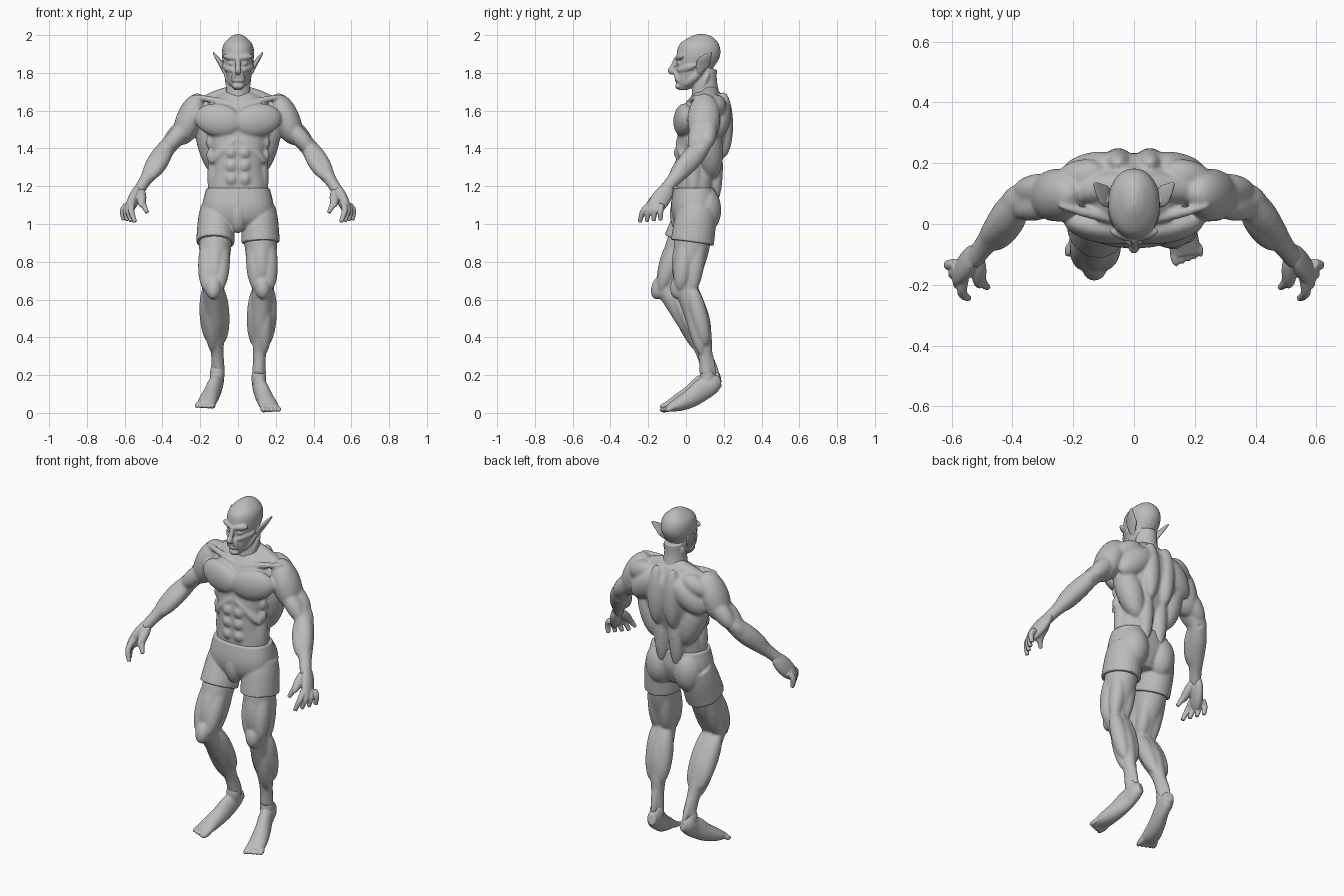
import bpy
import bmesh
import math
from mathutils import Vector, Matrix

if "Cube" in bpy.data.objects:
    bpy.data.objects.remove(bpy.data.objects["Cube"], do_unlink=True)

SHADE = (.5, .5, .5, 1)
clay_grey = bpy.data.materials.new("clay_grey")
clay_grey.use_nodes = True
clay_grey.diffuse_color = SHADE
clay_grey.node_tree.nodes["Principled BSDF"].inputs["Base Color"].default_value = SHADE
FRONT, UP, OUTWARD = Vector((0, -1, 0)), Vector((0, 0, 1)), Vector((1, 0, 0))

# Ellipsoid stretched from start to end, flattened along normal
def muscle(bm, start, end, radius, flat=1, normal=FRONT):
    start, end = Vector(start), Vector(end)
    half = (end - start) / 2
    axis = half.normalized()
    deep = (normal - axis * normal.dot(axis)).normalized()
    basis = Matrix((axis.cross(deep) * radius, deep * radius * flat, half)).transposed().to_4x4()
    matrix = Matrix.Translation(start + half) @ basis
    bmesh.ops.create_icosphere(bm, subdivisions=3, radius=1, matrix=matrix)

# Function giving points along a bone, offset outward and forward
def bone(start, end, side=1):
    start, end = Vector(start), Vector(end)
    return lambda t, out=0, fwd=0: start.lerp(end, t) + OUTWARD * side * out + FRONT * fwd

# Muscle belly lying parallel to a bone
def belly(bm, at, begin, end, radius, out=0, fwd=0):
    muscle(bm, at(begin, out, fwd), at(end, out, fwd), radius)

# Smooth curve through section rows
def smooth_rows(rows, steps=5):
    rows = [Vector(row) for row in rows]
    padded = [rows[0], *rows, rows[-1]]
    result = []
    for a, b, c, d in zip(padded, padded[1:], padded[2:], padded[3:]):
        for t in (step / steps for step in range(steps)):
            curve = (c - a) * t * (1 - t) ** 2 - (d - b) * t * t * (1 - t)
            result.append(b.lerp(c, t * t * (3 - t - t)) + curve / 2)
    return result + [rows[-1]]

# Closed tube through rows of x, y, z, half width, half depth
def loft(bm, rows, ref=FRONT, power=1, level=False, sides=28):
    rows = smooth_rows(rows)
    centres = [Vector(row[:3]) for row in rows]
    rings = []
    for i, row in enumerate(rows):
        ahead, behind = centres[min(i + 1, len(rows) - 1)], centres[max(i - 1, 0)]
        tangent = UP if level else (ahead - behind).normalized()
        deep = (ref - tangent * ref.dot(tangent)).normalized()
        wide = tangent.cross(deep)
        ring = []
        for angle in (math.tau * k / sides for k in range(sides)):
            c, s = (math.copysign(abs(v) ** power, v) for v in (math.cos(angle), math.sin(angle)))
            ring.append(bm.verts.new(centres[i] + wide * c * row[3] + deep * s * row[4]))
        rings.append(ring)
    for low, high in zip(rings, rings[1:]):
        for k in range(sides):
            bm.faces.new((low[k - 1], low[k], high[k], high[k - 1]))
    bm.faces.new(rings[0][::-1])
    bm.faces.new(rings[-1])

# Tube through points with a radius at each
def limb(bm, points, radii, depth=1):
    loft(bm, [(*p, r, r * depth) for p, r in zip(points, radii)])

# Tube with evenly spaced radii along a bone, bowed backward
def bone_limb(bm, at, radii, depth=1.1, bow=0):
    steps = [i / (len(radii) - 1) for i in range(len(radii))]
    limb(bm, [at(t, fwd=-bow * math.sin(math.pi * t)) for t in steps], radii, depth)

# Level loft from rows of height, front, back, half width
def profile(bm, rows, power):
    loft(bm, [(0, (f + b) / 2, z, w, (b - f) / 2) for z, f, b, w in rows], power=power, level=True)

# Reflect everything in x, keeping the first half if wanted
def mirror(bm, keep=True):
    geom = bm.verts[:] + bm.edges[:] + bm.faces[:]
    if keep:
        geom = bmesh.ops.duplicate(bm, geom=geom)["geom"]
    for item in geom:
        if isinstance(item, bmesh.types.BMVert):
            item.co.x = -item.co.x
    bmesh.ops.reverse_faces(bm, faces=[g for g in geom if isinstance(g, bmesh.types.BMFace)])

# Weld the overlapping masses into one smooth skin
def fuse(name, bm, voxel, smooth):
    mesh = bpy.data.meshes.new(name)
    bm.to_mesh(mesh)
    bm.free()
    obj = bpy.data.objects.new(name, mesh)
    bpy.context.collection.objects.link(obj)
    mesh.materials.append(clay_grey)
    weld = obj.modifiers.new("weld", "REMESH")
    weld.mode, weld.voxel_size = "VOXEL", voxel
    obj.modifiers.new("soften", "SMOOTH").iterations = smooth
    bpy.ops.object.select_all(action="DESELECT")
    obj.select_set(True)
    bpy.context.view_layer.objects.active = obj
    for modifier in ("weld", "soften"):
        bpy.ops.object.modifier_apply(modifier=modifier)
    bpy.ops.object.shade_smooth_by_angle(angle=math.radians(50))

# Head: ear, brow, eye, cheek, nostril, jaw and neck cord, mirrored
bm = bmesh.new()
loft(bm, [(.07, .07, 1.8, .01, .014), (.093, .09, 1.85, .012, .037), (.112, .11, 1.88, .01, .027),
          (.132, .135, 1.91, .004, .006)])
muscle(bm, (-.01, -.05, 1.875), (.08, -.02, 1.89), radius=.018)
muscle(bm, (.02, -.04, 1.85), (.05, -.03, 1.85), radius=.012)
muscle(bm, (.02, -.05, 1.81), (.08, .05, 1.84), radius=.022)
muscle(bm, (.01, -.06, 1.82), (.03, -.04, 1.75), radius=.014)
muscle(bm, (.06, .1, 1.83), (.03, -.01, 1.73), radius=.026)
muscle(bm, (.06, .12, 1.8), (.01, .03, 1.61), radius=.024)
mirror(bm)
profile(bm, [(1.71, -.04, .01, .02), (1.75, -.05, .08, .05), (1.82, -.05, .14, .07), (1.89, -.05, .18, .085),
             (1.95, -.035, .175, .077), (1.99, .02, .14, .04), (2.005, .06, .1, .01)], power=.95)
limb(bm, [(0, -.05, 1.88), (0, -.07, 1.83), (0, -.08, 1.81), (0, -.06, 1.8)], [.012, .014, .017, .01])
for lip in (1.76, 1.778):
    muscle(bm, (-.03, -.05, lip), (.03, -.05, lip), radius=.01)
muscle(bm, (-.03, -.04, 1.73), (.03, -.04, 1.73), radius=.017)
limb(bm, [(0, .1, 1.82), (0, .1, 1.74), (0, .11, 1.6)], [.058, .06, .08], depth=1.1)
fuse("head", bm, voxel=.004, smooth=6)

# Arms
bm = bmesh.new()
elbow, wrist = Vector((.38, .075, 1.4)), Vector((.53, -.12, 1.17))
upper_arm, forearm = bone((.2, .1, 1.6), elbow), bone(elbow, wrist)
bone_limb(bm, upper_arm, [.06, .05, .047, .047])
bone_limb(bm, forearm, [.047, .052, .044, .033, .03])
muscle(bm, (.2, .1, 1.69), (.31, .09, 1.42), radius=.073, flat=1.2)
belly(bm, upper_arm, begin=.3, end=1.1, radius=.047, fwd=.025)
belly(bm, upper_arm, begin=.2, end=1, radius=.05, out=.01, fwd=-.03)
belly(bm, forearm, begin=-.2, end=.3, radius=.04, out=.01, fwd=-.01)
belly(bm, forearm, begin=-.2, end=.7, radius=.047, out=.01, fwd=.01)
belly(bm, forearm, begin=0, end=.7, radius=.04, out=-.02, fwd=.02)

# Chest, collarbone, neck slope, shoulder blade and flank
muscle(bm, (-.02, -.035, 1.53), (.23, .01, 1.57), radius=.088, flat=.58)
muscle(bm, (0, 0, 1.63), (.25, .06, 1.68), radius=.018)
muscle(bm, (-.05, .14, 1.72), (.26, .1, 1.6), radius=.05)
muscle(bm, (.04, .2, 1.64), (.23, .16, 1.47), radius=.07, flat=.8)
muscle(bm, (.1, .18, 1.66), (.26, .13, 1.58), radius=.055)
muscle(bm, (.09, .14, 1.24), (.19, .1, 1.6), radius=.075)
muscle(bm, (.0, -.04, 1.46), (.15, 0, 1.32), radius=.028)

# Muscles parallel to the spine: back columns, waist, belly blocks and ribs
spine = bone((0, .1, 1.2), (0, .1, 1.7))
belly(bm, spine, begin=.3, end=1, radius=.052, out=.052, fwd=-.098)
belly(bm, spine, begin=-.2, end=.6, radius=.046, out=.048, fwd=-.05)
belly(bm, spine, begin=-.2, end=.4, radius=.045, out=.118, fwd=.06)
for block in range(3):
    low = block * .14
    belly(bm, spine, begin=low, end=low + .15, radius=.034, out=.035, fwd=.132)
    belly(bm, spine, begin=low + .25, end=low + .4, radius=.024, out=.145, fwd=.075)
mirror(bm)
profile(bm, [(1, -.06, .14, .14), (1.2, -.05, .15, .15), (1.3, -.052, .175, .142), (1.4, -.05, .205, .155),
             (1.5, -.04, .23, .18), (1.6, -.02, .23, .19), (1.66, .015, .2, .15), (1.7, .05, .18, .07)], power=.82)
fuse("upper_body", bm, voxel=.0065, smooth=12)

# Hands: palm, thumb, and four fingers fanned from front to back
bm = bmesh.new()
muscle(bm, (.515, -.08, 1.21), (.59, -.19, 1.05), radius=.05, flat=.6, normal=OUTWARD)
muscle(bm, (.51, -.1, 1.19), (.51, -.21, 1.09), radius=.025)
limb(bm, [(.51, -.15, 1.14), (.5, -.19, 1.1), (.48, -.21, 1.06)], [.018, .016, .01])
rows = [bone((.56, -.18, 1.11), (.59, -.13, 1.1)), bone((.565, -.225, 1.07), (.61, -.135, 1.07)),
        bone((.545, -.245, 1.01), (.605, -.135, 1.02))]
for finger in range(4):
    limb(bm, [row(finger / 3) for row in rows], [.017, .016, .011])
mirror(bm)
fuse("hands", bm, voxel=.004, smooth=3)

# Thigh and shin with muscle masses, aimed by the three joints
def build_leg(name, side, hip, knee, ankle):
    bm = bmesh.new()
    thigh, shin = bone(hip, knee, side), bone(knee, ankle, side)
    bone_limb(bm, thigh, [.08, .087, .082, .067, .055])
    bone_limb(bm, shin, [.055, .057, .056, .043, .034, .035], bow=.025)
    for out in (.035, -.03):
        belly(bm, thigh, begin=.2, end=1.05, radius=.052, out=out, fwd=.03)
        belly(bm, thigh, begin=.1, end=1.1, radius=.045, out=out, fwd=-.035)
        belly(bm, shin, begin=-.05, end=.68, radius=.047, out=out, fwd=-.033)
        belly(bm, shin, begin=.9, end=1.1, radius=.018, out=out * .6)
    belly(bm, thigh, begin=.1, end=.95, radius=.056, fwd=.04)
    belly(bm, thigh, begin=.8, end=1.16, radius=.042, fwd=.043)
    belly(bm, shin, begin=.1, end=.8, radius=.04, out=.02)
    belly(bm, shin, begin=.5, end=1.1, radius=.022, fwd=-.035)
    fuse(name, bm, voxel=.0065, smooth=8)

# Raised heel, arch and five toes
def build_foot(name, side, lift):
    bm = bmesh.new()
    loft(bm, [(.1, .18, .165, .022, .03), (.11, .145, .155, .036, .05), (.12, .09, .125, .038, .058),
              (.14, .03, .08, .044, .05), (.16, -.04, .045, .05, .037), (.17, -.1, .024, .05, .016)], ref=UP)
    muscle(bm, (.11, .11, .25), (.11, .12, .12), radius=.039)
    for toe in range(5):
        x = .13 + toe * .02
        muscle(bm, (x, -.06, .03), (x + .01, toe * .008 - .14, .012), radius=.017 - toe * .001)
    bmesh.ops.translate(bm, vec=UP * lift, verts=bm.verts)
    if side < 0:
        mirror(bm, keep=False)
    fuse(name, bm, voxel=.0045, smooth=4)

left_hip, left_knee = Vector((.115, .05, 1.02)), Vector((.13, 0, .66))
right_hip, right_knee = Vector((-.115, .04, 1.02)), Vector((-.13, -.1, .66))
build_leg("left_leg", 1, left_hip, left_knee, (.11, .11, .21))
build_leg("right_leg", -1, right_hip, right_knee, (-.105, .12, .23))
build_foot("left_foot", side=1, lift=0)
build_foot("right_foot", side=-1, lift=.02)

# Shorts: seat and pelvis, with a leg aimed along each thigh
bm = bmesh.new()
muscle(bm, (.085, .1, 1.2), (.095, .1, .95), radius=.087)
mirror(bm)
profile(bm, [(.98, -.04, .12, .1), (1.03, -.07, .15, .175), (1.1, -.08, .17, .188), (1.19, -.065, .162, .168)], power=.85)
muscle(bm, (0, -.05, 1.13), (0, -.03, .95), radius=.045)
for hip, knee in ((left_hip, left_knee), (right_hip, right_knee)):
    limb(bm, [hip.lerp(knee, t) for t in (-.2, 0, .33)], [.085, .097, .102], depth=1.13)
fuse("shorts", bm, voxel=.006, smooth=4)
